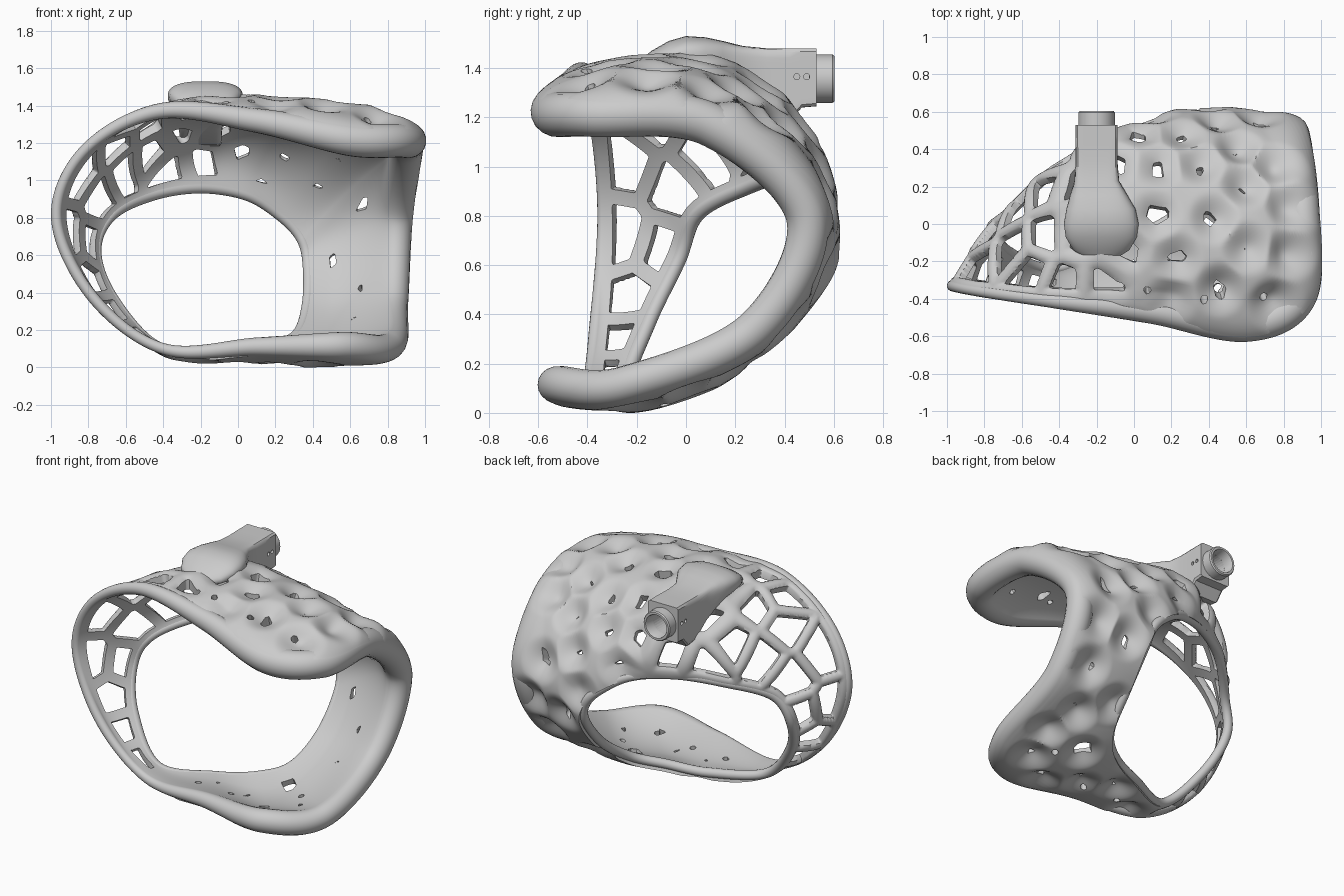
import bpy, bmesh, math, random
from mathutils import Vector as V, kdtree

if "Cube" in bpy.data.objects:
    bpy.data.objects.remove(bpy.data.objects["Cube"])

random.seed(11)

# Guide loops: clockwise from the left, over the top, down the right, along the bottom
FRONT = [(-.97, -.33, .8), (-.82, -.36, 1.16), (-.42, -.41, 1.37), (.1, -.47, 1.32), (.6, -.54, 1.22),
         (.89, -.38, 1.21), (.9, .1, 1.17), (.85, .49, .8), (.83, .28, .34), (.81, -.25, .115),
         (.55, -.52, .115), (.1, -.47, .11), (-.4, -.4, .1), (-.78, -.36, .38)]
MID_A = [(-.9, -.22, .75), (-.8, -.2, 1.07), (-.47, -.12, 1.34), (0, -.08, 1.41), (.4, -.1, 1.39),
         (.68, .02, 1.33), (.76, .36, 1.11), (.7, .55, .75), (.68, .34, .34), (.66, -.1, .1),
         (.44, -.33, .05), (.05, -.34, .08), (-.41, -.34, .1), (-.76, -.28, .37)]
MID_B = [(-.83, -.12, .68), (-.75, -.04, .94), (-.49, .17, 1.16), (-.1, .34, 1.27), (.2, .37, 1.24),
         (.45, .42, 1.12), (.54, .54, .9), (.53, .56, .65), (.52, .36, .33), (.48, .04, .12),
         (.3, -.15, .06), (-.02, -.21, .07), (-.42, -.28, .1), (-.71, -.2, .37)]
BACK = [(-.76, -.03, .62), (-.68, .05, .81), (-.46, .26, .92), (-.2, .41, .96), (.05, .51, .92),
        (.23, .57, .81), (.34, .58, .69), (.375, .54, .55), (.37, .36, .33), (.31, .14, .17),
        (.15, 0, .11), (-.1, -.1, .08), (-.43, -.24, .11), (-.67, -.15, .37)]
RIM = [.03, .03, .042, .065, .09, .09, .09, .085, .08, .075, .075, .05, .03, .03]
N, SUB, ROWS = len(FRONT), 28, 84
COLS = N * SUB


def smooth(x):
    x = min(1, max(0, x))
    return x * x * (3 - 2 * x)


def closed_spline(pts, i):
    k, u = i // SUB, (i % SUB) / SUB
    a, b, c, d = (pts[(k + o) % N] for o in (-1, 0, 1, 2))
    return 0.5 * (2 * b + (c - a) * u + (2 * a - 5 * b + 4 * c - d) * u * u + (3 * b - a - 3 * c + d) * u ** 3)


def make_object(name, verts, faces, angle=40):
    mesh = bpy.data.meshes.new(name)
    mesh.from_pydata([tuple(v) for v in verts], [], faces)
    bm = bmesh.new()
    bm.from_mesh(mesh)
    bmesh.ops.recalc_face_normals(bm, faces=bm.faces)
    bm.to_mesh(mesh)
    bm.free()
    ob = bpy.data.objects.new(name, mesh)
    bpy.context.collection.objects.link(ob)
    bpy.ops.object.select_all(action='DESELECT')
    ob.select_set(True)
    bpy.context.view_layer.objects.active = ob
    bpy.ops.object.shade_smooth_by_angle(angle=math.radians(angle))
    return ob


def tree(points):
    t = kdtree.KDTree(len(points))
    for i, p in enumerate(points):
        t.insert(p, i)
    t.balance()
    return t


# Smooth base surface stretched between the front and back loops
loops = [[V(p) for p in L] for L in (FRONT, MID_A, MID_B, BACK)]
grid = []
for i in range(COLS):
    a, b, c, d = (closed_spline(L, i) for L in loops)
    col = []
    for j in range(ROWS + 1):
        s = 3 * j / ROWS
        col.append(a * (-(s - 1) * (s - 2) * (s - 3) / 6) + b * (s * (s - 2) * (s - 3) / 2)
                   + c * (-s * (s - 1) * (s - 3) / 2) + d * (s * (s - 1) * (s - 2) / 6))
    grid.append(col)
radius = [closed_spline(RIM, i) for i in range(COLS)]


def frame(i, j):
    dt = grid[(i + 1) % COLS][j] - grid[i - 1][j]
    ds = grid[i][min(j + 1, ROWS)] - grid[i][max(j - 1, 0)]
    n = dt.cross(ds).normalized()
    return n, n.cross(dt).normalized()


# Scattered cell centres for the web pattern
rim_f = tree([c[0] for c in grid])
rim_b = tree([c[-1] for c in grid])
seeds = []
for _ in range(9000):
    i = random.randrange(COLS)
    p = grid[i][random.randrange(ROWS + 1)]
    if rim_f.find(p)[2] < radius[i] * .6 + .06 or rim_b.find(p)[2] < .065:
        continue
    gap = .19 + .02 * smooth((p.x + .6) / .9)
    if all((p - q).length > gap for q in seeds):
        seeds.append(p)
cells = tree(seeds)
SCREWS = [V(p) for p in ((-.07, -.33, 1.4), (.07, -.34, 1.38), (.37, -.38, 1.33), (.68, -.36, 1.26),
                         (.45, -.34, .05), (.15, -.3, .06), (.55, -.1, .09), (-.1, -.28, .07))]

# Web field: outside relief height, and hole value (positive = open)
outer, inner, field = [], [], []
for i in range(COLS):
    for j in range(ROWS + 1):
        p = grid[i][j]
        near = cells.find_n(p, 5)
        c0, _, d0 = near[0]
        e = min((d * d - d0 * d0) / (2 * (c - c0).length) for c, _, d in near[1:])
        _, k_rim, d_rim = rim_f.find(p)
        r = radius[k_rim]
        e = max(0, min(e, d_rim - r * .7, rim_b.find(p)[2] - .012))
        k = max(smooth((p.x + .6) / 1.2), smooth((p.x + .5) / .3) * smooth((.35 - p.z) / .2))
        # swelling that carries the mount
        swell = math.exp(-((p.x + .15) ** 2 + (p.y - .08) ** 2) / .05) * smooth((p.z - .95) / .2)
        k = max(k, .9 * swell)
        w = .033 + .077 * k
        strut = math.sqrt(max(0, 1 - min(1, e / w) ** 2))
        pad = 1.25 * smooth(d0 / .15) - .25
        roll = (1 - smooth(d_rim / .2)) * max(0, r - .05)
        n = frame(i, j)[0]
        outer.append(p + n * ((1 - k) * .024 * strut + k * .05 * pad + roll + .05 * swell))
        inner.append(p - n * (.028 + (radius[i] - .028) * (1 - smooth(1.3 * j / ROWS))))
        screw = min((p - q + n * n.dot(q - p)).length if (p - q).length < .1 else 1 for q in SCREWS)
        field.append(max(e - w, .02 - screw))

# Clip each grid quad against the hole outlines, then add inside skin and hole walls
cuts, faces = {}, []


def cut(a, b):
    key = (min(a, b), max(a, b))
    if key not in cuts:
        u, v = key
        t = field[u] / (field[u] - field[v])
        cuts[key] = len(outer)
        outer.append(outer[u].lerp(outer[v], t))
        inner.append(inner[u].lerp(inner[v], t))
    return cuts[key]


for i in range(COLS):
    for j in range(ROWS):
        a, b = i * (ROWS + 1) + j, ((i + 1) % COLS) * (ROWS + 1) + j
        quad, poly = (a, b, b + 1, a + 1), []
        for m in range(4):
            u, v = quad[m], quad[(m + 1) % 4]
            if field[u] <= 0:
                poly.append(u)
            if (field[u] <= 0) != (field[v] <= 0):
                poly.append(cut(u, v))
        if len(poly) > 2:
            faces.append(poly)
edges = {(f[m - 1], f[m]) for f in faces for m in range(len(f))}
used = sorted({v for f in faces for v in f})
index = {v: n for n, v in enumerate(used)}
U = len(used)
skin = [[index[v] for v in f] for f in faces]
skin += [[v + U for v in reversed(f)] for f in skin]
skin += [[index[b], index[a], index[a] + U, index[b] + U] for a, b in edges if (b, a) not in edges]
make_object("web_shell", [outer[v] for v in used] + [inner[v] for v in used], skin)


# Rolled rims around both openings
def rim(name, j, radii, sides=18):
    verts, fs = [], []
    for i in range(COLS):
        n, b = frame(i, j)
        for s in range(sides):
            t = 2 * math.pi * s / sides
            verts.append(grid[i][j] + radii[i] * (n * math.cos(t) + b * math.sin(t)))
            i2, s2 = (i + 1) % COLS, (s + 1) % sides
            fs.append((i * sides + s, i2 * sides + s, i2 * sides + s2, i * sides + s2))
    make_object(name, verts, fs, 60)


rim("front_rim", 0, radius)
rim("back_rim", ROWS, [.03] * COLS)

# Mount block: superellipse sections (y, half width, bottom, top, squareness) along y
SECTIONS = [(-.19, .07, 1.38, 1.43, 2), (-.14, .15, 1.38, 1.47, 2.2), (-.07, .19, 1.38, 1.51, 2.5),
            (0, .2, 1.37, 1.53, 2.6), (.08, .185, 1.355, 1.525, 3), (.15, .155, 1.32, 1.51, 4),
            (.23, .12, 1.27, 1.49, 7), (.33, .112, 1.19, 1.48, 14), (.42, .112, 1.18, 1.48, 20),
            (.47, .112, 1.24, 1.48, 20), (.53, .112, 1.245, 1.48, 20)]
S = 64
verts = []
for y, hw, z0, z1, q in SECTIONS:
    for s in range(S):
        t = 2 * math.pi * (s + .5) / S
        c, d = math.cos(t), math.sin(t)
        r = (abs(c) ** q + abs(d) ** q) ** (-1 / q)
        x0 = -.2 + .025 * smooth((.25 - y) / .2)
        verts.append((x0 + hw * r * c, y, (z0 + z1) / 2 + (z1 - z0) / 2 * r * d))
fs = [(k * S + s, k * S + (s + 1) % S, (k + 1) * S + (s + 1) % S, (k + 1) * S + s)
      for k in range(len(SECTIONS) - 1) for s in range(S)]
fs += [list(range(S)), list(range(len(verts) - S, len(verts)))]
mount = make_object("mount_block", verts, fs, 35)

# Round socket at the back of the mount
profile = [(.098, .5), (.098, .595), (.092, .603), (.078, .603), (.074, .597), (.074, .5)]
P, R = len(profile), 48
verts = [(-.2 + r * math.cos(2 * math.pi * s / R), y, 1.357 + r * math.sin(2 * math.pi * s / R))
         for s in range(R) for r, y in profile]
fs = [(s * P + k, s * P + (k + 1) % P, (s + 1) % R * P + (k + 1) % P, (s + 1) % R * P + k)
      for s in range(R) for k in range(P)]
make_object("mount_socket", verts, fs, 35)


# Bore and side screw holes
def drill(name, loc, r, depth, rot):
    bpy.ops.mesh.primitive_cylinder_add(vertices=32, radius=r, depth=depth, location=loc, rotation=rot)
    c = bpy.context.object
    c.name = name
    c.hide_render = True
    c.hide_set(True)
    m = mount.modifiers.new(name, 'BOOLEAN')
    m.operation, m.object = 'DIFFERENCE', c


drill("bore_cutter", (-.2, .5, 1.357), .074, .24, (math.pi / 2, 0, 0))
for y in (.45, .49):
    for x in (-.31, -.09):
        drill("screw_cutter", (x, y, 1.365), .012, .04, (0, math.pi / 2, 0))
